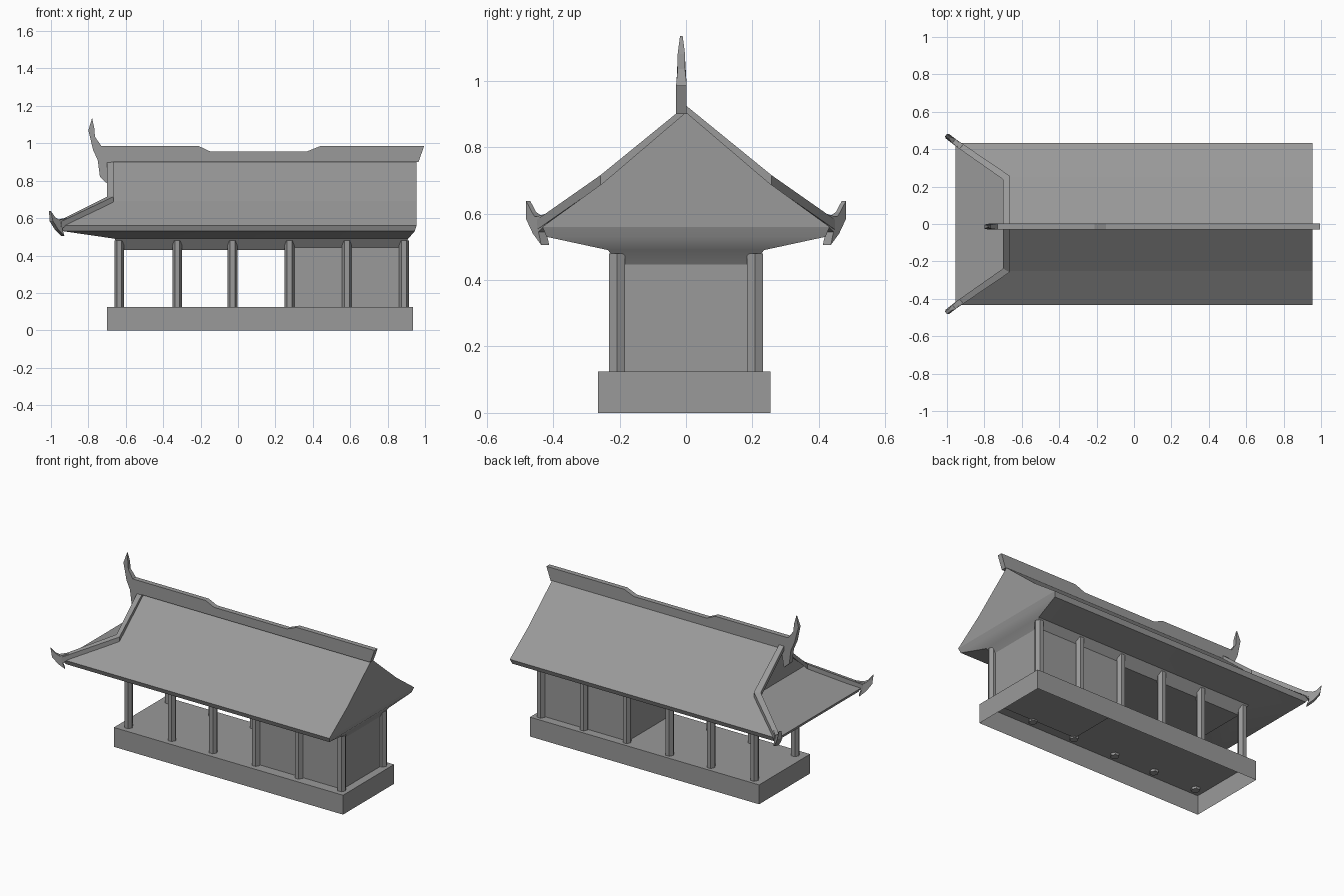
import bpy, bmesh, math
from mathutils import Vector

old = bpy.data.objects.get("Cube")
if old:
    bpy.data.objects.remove(old, do_unlink=True)

GREY = (0.32, 0.32, 0.32, 1.0)
stone = bpy.data.materials.new("plain grey")
stone.use_nodes = True
stone.diffuse_color = GREY
stone.node_tree.nodes["Principled BSDF"].inputs["Base Color"].default_value = GREY


def finish(name, bm):
    bmesh.ops.recalc_face_normals(bm, faces=bm.faces)
    mesh = bpy.data.meshes.new(name)
    bm.to_mesh(mesh)
    bm.free()
    mesh.materials.append(stone)
    obj = bpy.data.objects.new(name, mesh)
    bpy.context.collection.objects.link(obj)
    return obj


def loft(name, rings, cap_start=True, cap_end=True):
    """Skin a list of equal-length closed rings."""
    bm = bmesh.new()
    loops = [[bm.verts.new(p) for p in ring] for ring in rings]
    for a, b in zip(loops, loops[1:]):
        for i in range(len(a)):
            j = (i + 1) % len(a)
            bm.faces.new((a[i], a[j], b[j], b[i]))
    if cap_start:
        bm.faces.new(loops[0])
    if cap_end:
        bm.faces.new(loops[-1])
    return finish(name, bm)


def rect(x0, x1, y0, y1, z):
    return [(x0, y0, z), (x1, y0, z), (x1, y1, z), (x0, y1, z)]


def plate(name, outline, origin, direction, half_width):
    """Upright plate from an (along, z) outline, half_width depends on z."""
    d = Vector(direction).normalized()
    side = Vector((-d.y, d.x, 0))
    rings = [[Vector(origin) + d * s + Vector((0, 0, z)) + side * half_width(z) * k
              for s, z in outline] for k in (-1, 1)]
    return loft(name, rings)


# Hollow plinth, open underneath
loft("plinth", [rect(-0.70, 0.935, -0.265, 0.255, z) for z in (0, 0.125)],
     cap_start=False)

# Six pairs of hexagonal columns
for i, x in enumerate((-0.635, -0.325, -0.03, 0.275, 0.582, 0.887)):
    for side, y in (("front", -0.208), ("back", 0.208)):
        hexagon = [(x + 0.026 * math.cos(k * math.pi / 3),
                    y + 0.028 * math.sin(k * math.pi / 3)) for k in range(6)]
        loft(f"{side}_column_{i + 1}",
             [[(px, py, z) for px, py in hexagon] for z in (0.11, 0.48)])

# Enclosed room at one end
loft("room_walls", [rect(0.275, 0.885, -0.2, 0.2, z) for z in (0.118, 0.45)])

# Flared beam and eave underside
eaves = loft("eave_underside", [
    rect(-0.625, 0.875, -0.19, 0.19, 0.43),
    rect(-0.66, 0.91, -0.235, 0.235, 0.49),
    rect(-0.935, 0.945, -0.42, 0.42, 0.53),
    rect(-0.955, 0.955, -0.432, 0.432, 0.56)], cap_end=False)
bpy.context.view_layer.objects.active = eaves
eaves.select_set(True)
bpy.ops.object.shade_smooth_by_angle(angle=math.radians(40))
eaves.select_set(False)

# Roof: plain gable on one end, half-hipped gable on the other
bm = bmesh.new()


def section(x_ridge, x_knee, x_eave):
    return [bm.verts.new(p) for p in (
        (x_eave, -0.432, 0.56), (x_knee, -0.25, 0.692), (x_ridge, 0, 0.905),
        (x_knee, 0.25, 0.692), (x_eave, 0.432, 0.56))]


hip, gable = section(-0.67, -0.67, -0.955), section(0.955, 0.955, 0.955)
for i in range(4):
    bm.faces.new((hip[i], hip[i + 1], gable[i + 1], gable[i]))
bm.faces.new(gable)
bm.faces.new(hip[1:4])
bm.faces.new((hip[0], hip[1], hip[3], hip[4]))
finish("roof", bm)

# Raised ribs along the hipped end, with upturned corner horns
horn = [(-0.05, 0.57), (-0.04, 0.6), (0.01, 0.59), (0.035, 0.605), (0.063, 0.638),
        (0.055, 0.585), (0.02, 0.54), (-0.022, 0.505), (-0.008, 0.545)]
for side, s in (("front", -1), ("back", 1)):
    stations = [((-0.70, 0), (-0.665, 0), 0.895),
                ((-0.70, 0.238), (-0.665, 0.258), 0.685),
                ((-0.965, 0.424), (-0.945, 0.448), 0.552)]
    loft(f"{side}_hip_rib", [
        [(a[0], s * a[1], z), (b[0], s * b[1], z),
         (b[0], s * b[1], z + 0.03), (a[0], s * a[1], z + 0.03)]
        for a, b, z in stations])
    plate(f"{side}_corner_horn", horn, (-0.955, s * 0.437, 0), (-0.33, s * 0.25, 0),
          lambda z: 0.015 if z < 0.6 else 0.008)

# Ridge crest with a tall horn over the hipped end
crest = [(0.965, 0.9), (0.995, 0.985), (0.44, 0.985), (0.37, 0.957), (-0.15, 0.957),
         (-0.21, 0.985), (-0.73, 0.985), (-0.765, 1.035), (-0.768, 1.08), (-0.78, 1.135),
         (-0.80, 1.07), (-0.775, 0.965), (-0.75, 0.91), (-0.738, 0.82), (-0.70, 0.785),
         (-0.68, 0.9)]
plate("ridge_crest", crest, (0, -0.014, 0), (1, 0, 0),
      lambda z: 0.016 if z < 1 else 0.011 if z < 1.1 else 0.004)
